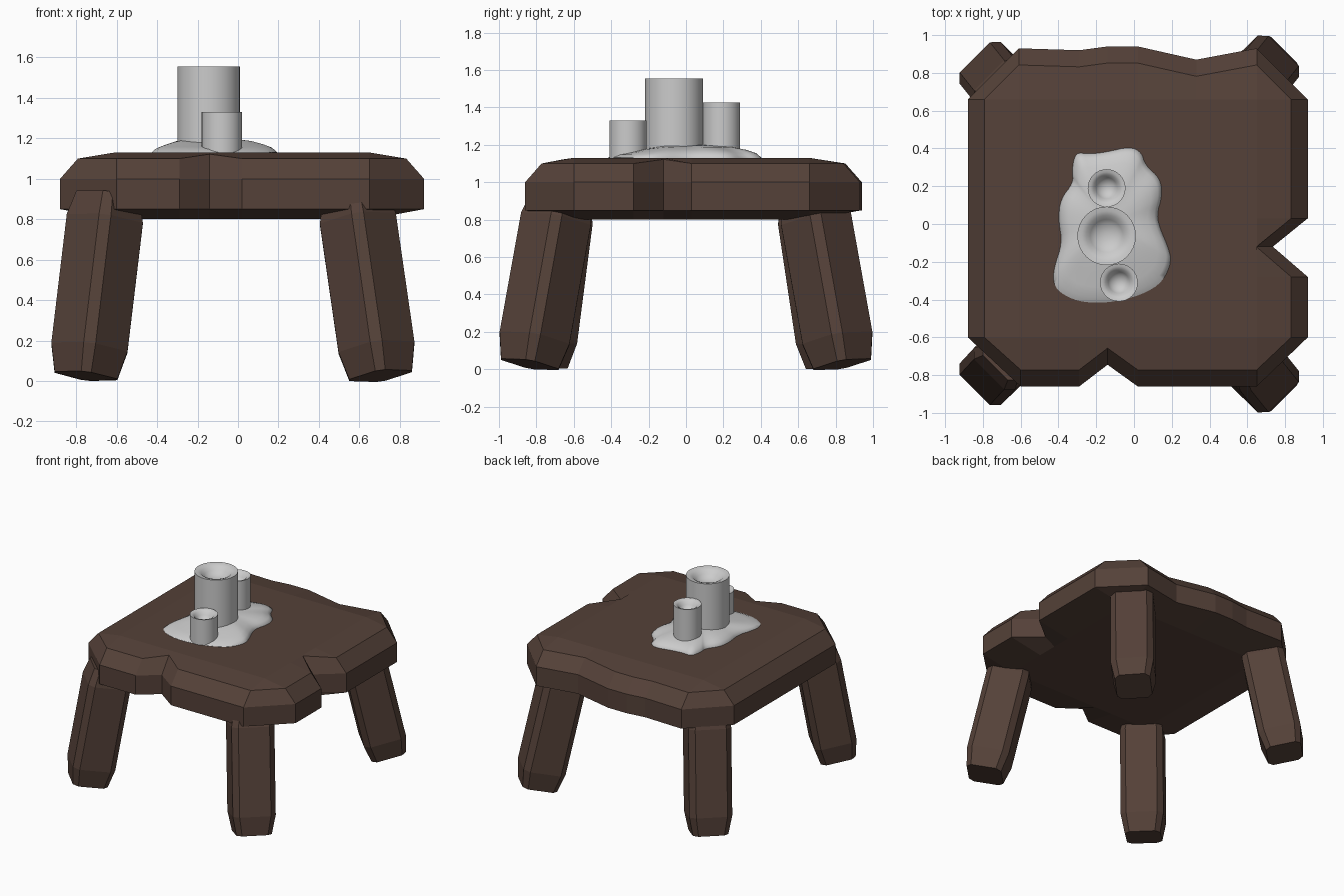
import bpy, bmesh
from math import sin, cos, pi, sqrt
from mathutils import Vector

if "Cube" in bpy.data.objects:
    bpy.data.objects.remove(bpy.data.objects["Cube"])

wood = bpy.data.materials.new("wood")
wood.diffuse_color = (0.09, 0.053, 0.04, 1)
wood.use_nodes = True
wood.node_tree.nodes["Principled BSDF"].inputs["Base Color"].default_value = wood.diffuse_color


def loft(name, rings, material=None, smooth=None):
    """Skin a stack of equal-length vertex rings and cap both ends."""
    bm = bmesh.new()
    loops = [[bm.verts.new(p) for p in ring] for ring in rings]
    for a, b in zip(loops, loops[1:]):
        for i in range(len(a)):
            j = (i + 1) % len(a)
            bm.faces.new((a[i], a[j], b[j], b[i]))
    bm.faces.new(loops[0][::-1])
    bm.faces.new(loops[-1])
    bmesh.ops.remove_doubles(bm, verts=bm.verts[:], dist=0.0005)
    bmesh.ops.recalc_face_normals(bm, faces=bm.faces[:])
    me = bpy.data.meshes.new(name)
    bm.to_mesh(me)
    bm.free()
    ob = bpy.data.objects.new(name, me)
    bpy.context.collection.objects.link(ob)
    if material:
        me.materials.append(material)
    if smooth:
        bpy.ops.object.select_all(action='DESELECT')
        ob.select_set(True)
        bpy.context.view_layer.objects.active = ob
        bpy.ops.object.shade_smooth_by_angle(angle=smooth)
    return ob


# Tabletop: chipped outline, with the inward direction of the top bevel
outline = [(-.6, -.86, 0, 1), (-.29, -.86, 0, 1), (-.14, -.745, 0, 1),
           (.02, -.86, 0, 1), (.65, -.86, 0, 1),
           (.92, -.6, -1, 0), (.92, -.28, -1, 0), (.735, -.12, -1, 0),
           (.92, .03, -1, 0), (.92, .66, -1, 0),
           (.65, .93, 0, -1), (.33, .87, 0, -1), (.02, .94, 0, -1),
           (-.14, .94, 0, -1), (-.29, .92, 0, -1), (-.61, .93, 0, -1),
           (-.88, .66, 1, 0), (-.88, -.6, 1, 0)]
notches = (2, 7)


def clamp(x, y, z):
    return (min(max(x, -.61), .65), min(max(y, -.6), .66), z)


loft("tabletop", [
    [clamp(x, y, .80) for x, y, _, _ in outline],
    [(x, y, .85) for x, y, _, _ in outline],
    [(x, y, 1.0) for x, y, _, _ in outline],
    [(x + .088 * u, y + .088 * v, 1.122 if i in notches else 1.10)
     for i, (x, y, u, v) in enumerate(outline)],
    [clamp(x, y, 1.13) for x, y, _, _ in outline],
], wood)


# Legs: splayed, chamfered square posts tapering at both ends
def leg(name, x, y, slope_x, slope_y):
    sx, sy = (1 if x > 0 else -1), (1 if y > 0 else -1)
    axis = Vector((-sx * slope_x, -sy * slope_y, 1))
    d = axis.normalized()
    u = Vector((sx, sy, 0))
    u = (u - d * u.dot(d)).normalized()
    v = d.cross(u)
    base = Vector((x, y, .165))
    rings = []
    for z, h, c in [(.026, .128, .035), (.165, .155, .042),
                    (.80, .155, .042), (.92, .128, .035)]:
        k = h - c
        section = [(h, -k), (h, k), (k, h), (-k, h),
                   (-h, k), (-h, -k), (-k, -h), (k, -h)]
        centre = base + axis * (z - .165)
        rings.append([centre + u * a + v * b for a, b in section])
    loft(name, rings, wood)


leg("front_left_leg", -.735, -.77, .12, .13)
leg("front_right_leg", .685, -.81, .145, .18)
leg("back_right_leg", .685, .81, .145, .18)
leg("back_left_leg", -.735, .775, .12, .15)

# Wax puddle: irregular outline swelling to a low dome
puddle = [(-.31, .38), (-.24, .37), (-.15, .38), (-.02, .41), (.04, .38),
          (.06, .31), (.14, .24), (.15, .15), (.12, .05), (.14, -.03),
          (.18, -.12), (.20, -.20), (.15, -.31), (.05, -.37), (-.05, -.40),
          (-.17, -.42), (-.30, -.41), (-.40, -.36), (-.43, -.30),
          (-.42, -.22), (-.38, -.10), (-.40, .02), (-.39, .13),
          (-.32, .22), (-.33, .28)]
# denser, rounded copy of the outline
for _ in range(2):
    n = len(puddle)
    puddle = [(p[0] * (1 - t) + q[0] * t, p[1] * (1 - t) + q[1] * t)
              for p, q in zip(puddle, puddle[1:] + puddle[:1])
              for t in (.25, .75)]
cx, cy = -.14, .0
rings = []
for s, h in [(1, -.01), (1, .002), (.93, .026), (.8, .043), (.62, .057),
             (.4, .066), (.15, .07)]:
    ring = []
    for x, y in puddle:
        px, py = cx + (x - cx) * s, cy + (y - cy) * s
        sag = 1 - .35 * min(max((-py - .1) / .2, 0), 1)
        ring.append((px, py, 1.13 + h * sag))
    rings.append(ring)
loft("wax_puddle", rings, smooth=1.0)


# Candles: cylinders with a melted hollow in the top
def candle(name, x, y, r, top):
    profile = [(r, 1.12), (r, top), (.85 * r, top - .003), (.7 * r, top - .012),
               (.56 * r, top - .035), (.4 * r, top - .055), (.12 * r, top - .065)]
    n = 32
    loft(name, [[(x + a * cos(2 * pi * i / n), y + a * sin(2 * pi * i / n), z)
                 for i in range(n)] for a, z in profile], smooth=1.0)


candle("tall_candle", -.145, -.063, .155, 1.555)
candle("medium_candle", -.145, .19, .1, 1.425)
candle("short_candle", -.08, -.31, .1, 1.33)
